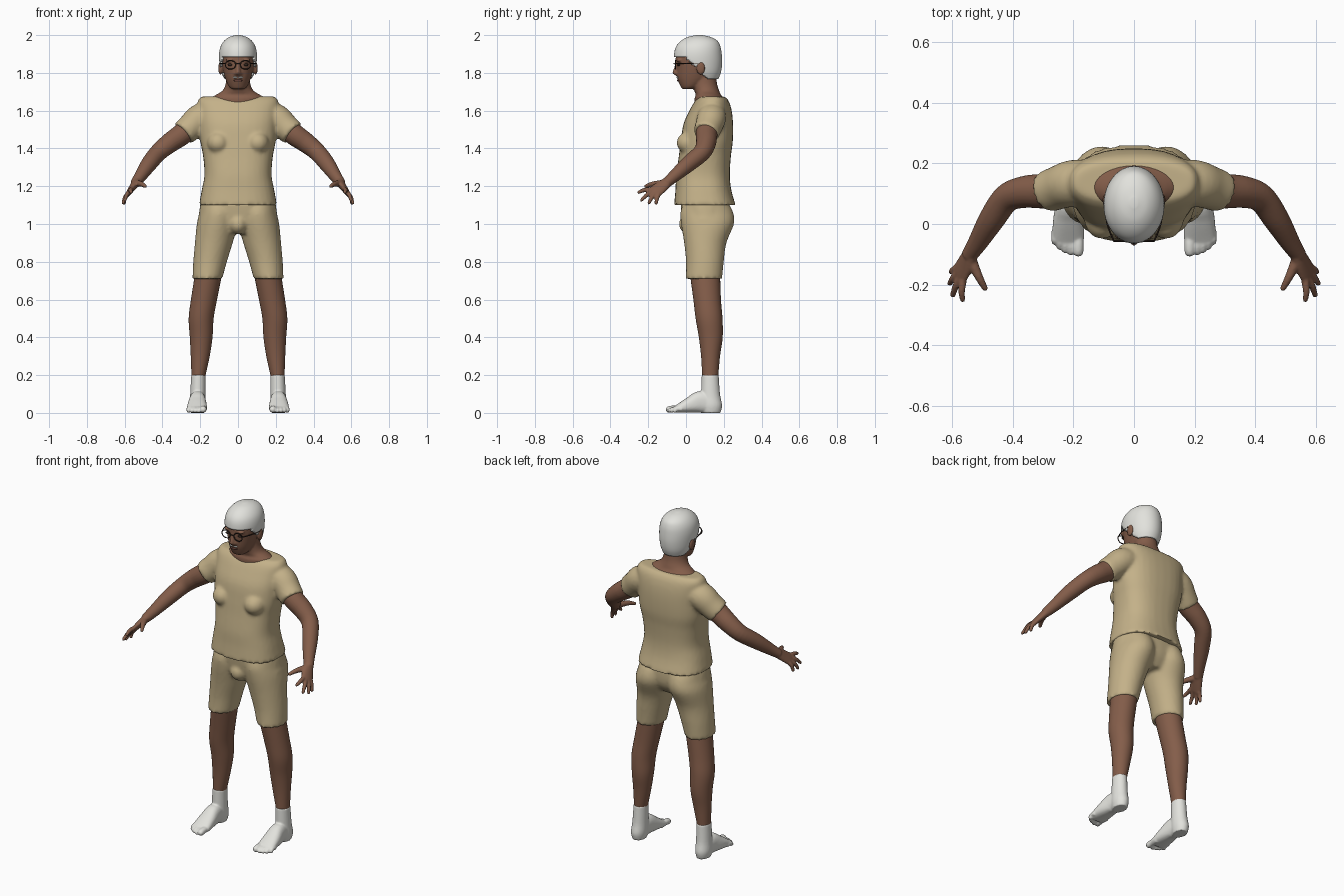
import bpy, bmesh, math
from mathutils import Vector, Matrix

cube = bpy.data.objects.get("Cube")
if cube:
    bpy.data.objects.remove(cube, do_unlink=True)


def material(name, red, green, blue):
    mat = bpy.data.materials.new(name)
    mat.use_nodes = True
    mat.diffuse_color = (red, green, blue, 1)
    mat.node_tree.nodes["Principled BSDF"].inputs["Base Color"].default_value = (red, green, blue, 1)
    return mat


skin = material("brown skin", .23, .11, .068)
cloth = material("tan cloth", .55, .44, .25)
white = material("off white", .76, .76, .72)
dark = material("dark brown", .03, .018, .013)
lip = material("lip brown", .15, .06, .045)


def interpolate(rings, steps):
    """Pass a smooth curve through the rings."""
    vecs = [Vector(r) for r in rings]
    out = []
    for i in range(len(vecs) - 1):
        p, q = vecs[i], vecs[i + 1]
        before = vecs[i - 1] if i else p
        after = vecs[i + 2] if i + 2 < len(vecs) else q
        m, n = (q - before) / 2, (after - p) / 2
        for k in range(steps):
            t = k / steps
            out.append(p + m * t + (3 * (q - p) - 2 * m - n) * t * t
                       + (2 * (p - q) + m + n) * t ** 3)
    return out + [vecs[-1]]


def loft(bm, rings, across=None, power=2, steps=5, sides=32, dome=False):
    """Skin rings (x, y, z, half width, half depth); level unless across is given."""
    rings = interpolate(rings, steps)
    centres = [Vector(r[:3]) for r in rings]
    loops = []

    def add_loop(centre, u, v, a, b):
        loop = []
        for k in range(sides):
            angle = math.tau * k / sides
            c, s = math.cos(angle), math.sin(angle)
            c = math.copysign(abs(c) ** (2 / power), c)
            s = math.copysign(abs(s) ** (2 / power), s)
            loop.append(bm.verts.new(centre + u * c * a + v * s * b))
        loops.append(loop)

    for i, ring in enumerate(rings):
        u, v = Vector((1, 0, 0)), Vector((0, 1, 0))
        if across:
            t = (centres[min(i + 1, len(rings) - 1)] - centres[max(i - 1, 0)]).normalized()
            u = Vector(across)
            u = (u - t * u.dot(t)).normalized()
            v = t.cross(u)
        add_loop(centres[i], u, v, ring[3], ring[4])
    if dome:
        a, b = rings[-1][3:]
        for angle in (.5, 1, 1.4):
            add_loop(centres[-1] + t * b * math.sin(angle), u, v,
                     a * math.cos(angle), b * math.cos(angle))
    for low, high in zip(loops, loops[1:]):
        for k in range(sides):
            j = (k + 1) % sides
            bm.faces.new((low[k], low[j], high[j], high[k]))
    bm.faces.new(loops[0][::-1])
    bm.faces.new(loops[-1])


def tube(bm, path, across=(0, 1, 0), dome=False, sides=24):
    """Round tube along points (x, y, z, radius)."""
    loft(bm, [(*p, p[3]) for p in path], across, dome=dome, sides=sides)


def column(bm, rows, **options):
    """Upright loft on the centre line from rows (z, y, half width, half depth)."""
    loft(bm, [(0, y, z, a, b) for z, y, a, b in rows], **options)


def ball(bm, centre, size):
    bmesh.ops.create_uvsphere(bm, u_segments=24, v_segments=16, radius=1,
                              matrix=Matrix.Translation(centre) @ Matrix.Diagonal((*size, 1)))


def mirror(bm):
    """Copy everything made so far to the other side."""
    copy = bmesh.ops.duplicate(bm, geom=bm.verts[:] + bm.edges[:] + bm.faces[:])["geom"]
    verts = [g for g in copy if isinstance(g, bmesh.types.BMVert)]
    bmesh.ops.scale(bm, vec=(-1, 1, 1), verts=verts)


def finish(bm, name, mat, voxel=0, smoothing=4):
    """Make the object; a voxel size melts its overlapping shapes together."""
    bmesh.ops.recalc_face_normals(bm, faces=bm.faces[:])
    mesh = bpy.data.meshes.new(name)
    bm.to_mesh(mesh)
    bm.free()
    mesh.materials.append(mat)
    obj = bpy.data.objects.new(name, mesh)
    bpy.context.collection.objects.link(obj)
    bpy.ops.object.select_all(action='DESELECT')
    obj.select_set(True)
    bpy.context.view_layer.objects.active = obj
    bpy.ops.object.shade_smooth_by_angle(angle=math.radians(50))
    if voxel:
        remesh = obj.modifiers.new("Blend", 'REMESH')
        remesh.mode = 'VOXEL'
        remesh.voxel_size = voxel
        remesh.use_smooth_shade = True
        smooth = obj.modifiers.new("Soften", 'SMOOTH')
        smooth.factor = .5
        smooth.iterations = smoothing
    return obj


# Shirt: sleeves and chest on both sides, then the trunk
bm = bmesh.new()
tube(bm, [(.13, .14, 1.58, .07), (.2, .135, 1.56, .077), (.25, .12, 1.515, .072), (.29, .105, 1.48, .069)])
ball(bm, (.105, .02, 1.43), (.06, .07, .06))
mirror(bm)
column(bm, [(1.1, .1, .207, .163), (1.18, .092, .192, .148), (1.26, .09, .178, .142),
            (1.36, .1, .185, .138), (1.44, .11, .2, .138), (1.53, .118, .205, .131),
            (1.6, .13, .21, .112), (1.65, .137, .213, .09), (1.675, .14, .195, .066)], power=2.5)
finish(bm, "shirt", cloth, .01, 5)

# Shorts: two legs melted into the hips
bm = bmesh.new()
loft(bm, [(.162, .095, .71, .079, .096), (.148, .1, .8, .089, .1), (.128, .102, .9, .1, .112),
          (.11, .114, 1, .108, .14), (.102, .11, 1.06, .1, .14), (.1, .105, 1.11, .095, .12)])
mirror(bm)
column(bm, [(.95, .1, .13, .09), (1, .105, .21, .118), (1.05, .105, .208, .128), (1.12, .1, .197, .13)], power=2.3)
ball(bm, (0, .022, 1), (.05, .06, .055))
finish(bm, "shorts", cloth, .01, 4)

# Bare legs
bm = bmesh.new()
loft(bm, [(.155, .1, .74, .072, .08), (.18, .112, .6, .069, .073), (.195, .122, .5, .066, .071),
          (.195, .131, .4, .06, .063), (.2, .13, .3, .05, .05), (.21, .128, .19, .036, .042)])
mirror(bm)
finish(bm, "legs", skin)

# White feet with five toes
bm = bmesh.new()
loft(bm, [(.21, .128, .2, .038, .045), (.212, .13, .1, .041, .05), (.214, .135, .04, .043, .056),
          (.214, .135, 0, .036, .048)])
loft(bm, [(.214, .15, .045, .036, .045), (.214, .08, .058, .042, .058), (.216, .02, .042, .05, .042),
          (.217, -.04, .023, .053, .023), (.217, -.06, .018, .048, .016)], across=(1, 0, 0), power=2.4)
for x, tip, radius in ((.184, -.09, .018), (.208, -.092, .012), (.227, -.085, .012),
                       (.245, -.074, .012), (.261, -.058, .012)):
    tube(bm, [(x, -.02, .02, radius), (x, tip / 2 - .02, .022, radius), (x, tip, radius, radius)],
         across=(1, 0, 0), dome=True, sides=12)
mirror(bm)
finish(bm, "feet", white, .005, 3)

# Arms with palms, fingers and thumbs
bm = bmesh.new()
tube(bm, [(.2, .13, 1.56, .06), (.29, .11, 1.48, .058), (.36, .106, 1.43, .053), (.42, .085, 1.38, .047),
          (.47, .015, 1.32, .043), (.515, -.06, 1.255, .033), (.545, -.105, 1.215, .026)])
span = Vector((-.37, -.8, .47))
knuckles = Vector((.575, -.165, 1.17))
loft(bm, [(.535, -.09, 1.228, .026, .024), (.555, -.13, 1.198, .036, .019), (*knuckles, .039, .014),
          (.579, -.174, 1.163, .034, .01)], across=span)
for offset, tip in ((.028, (.566, -.25, 1.168)), (.01, (.598, -.235, 1.127)),
                    (-.008, (.608, -.196, 1.112)), (-.026, (.603, -.158, 1.11))):
    base = knuckles + span * offset
    middle = base.lerp(Vector(tip), .5) + Vector((.004, -.002, .004))
    tube(bm, [(*base, .013), (*middle, .0115), (*tip, .009)], across=span, dome=True, sides=12)
tube(bm, [(.54, -.115, 1.215, .02), (.512, -.175, 1.212, .014), (.492, -.212, 1.2, .01)],
     across=(0, 0, 1), dome=True, sides=12)
mirror(bm)
finish(bm, "arms", skin, .005, 3)

# Head, neck, ears and nose
bm = bmesh.new()
ball(bm, (.093, .078, 1.825), (.011, .024, .036))
ball(bm, (.014, -.045, 1.796), (.01, .013, .009))
ball(bm, (.04, -.036, 1.867), (.026, .016, .009))
mirror(bm)
column(bm, [(1.715, .012, .034, .033), (1.73, .025, .05, .055), (1.77, .043, .067, .089),
            (1.82, .055, .08, .106), (1.87, .06, .087, .115), (1.92, .062, .086, .111),
            (1.96, .065, .068, .088), (1.98, .065, .04, .05)])
column(bm, [(1.63, .125, .11, .08), (1.665, .122, .138, .077), (1.685, .118, .115, .066),
            (1.705, .11, .083, .066), (1.74, .1, .066, .065), (1.8, .095, .06, .062)])
column(bm, [(1.787, -.045, .012, .012), (1.8, -.052, .015, .02), (1.83, -.047, .01, .016),
            (1.865, -.042, .008, .01)])
finish(bm, "head", skin, .006, 3)

# Hair cap, cut along a slanting hairline
bm = bmesh.new()
column(bm, [(1.755, .095, .066, .07), (1.8, .075, .088, .109), (1.85, .065, .098, .126),
            (1.9, .063, .1, .126), (1.94, .065, .092, .117), (1.97, .07, .073, .096),
            (1.99, .07, .046, .06), (2, .07, .012, .016)], steps=6, sides=64)
low_faces = [f for f in bm.faces
             if f.calc_center_median().z < 1.88 - max(0, min(f.calc_center_median().y, .115))]
bmesh.ops.delete(bm, geom=low_faces, context='FACES')
hair = finish(bm, "hair", white)
shell = hair.modifiers.new("Thickness", 'SOLIDIFY')
shell.thickness = .014

# Eyes
bm = bmesh.new()
ball(bm, (.04, -.038, 1.843), (.015, .009, .007))
mirror(bm)
finish(bm, "eyes", dark)

# Glasses: rims, side arms and bridge
bm = bmesh.new()
rim = [(.04 + .027 * math.cos(a), -.056, 1.843 + .023 * math.sin(a), .0028)
       for a in (math.tau * k / 16 for k in range(17))]
tube(bm, rim, sides=8)
tube(bm, [(.067, -.055, 1.85, .0028), (.088, 0, 1.85, .0028), (.098, .075, 1.848, .0028)],
     across=(0, 0, 1), sides=8)
mirror(bm)
tube(bm, [(-.013, -.057, 1.847, .0028), (0, -.064, 1.85, .0028), (.013, -.057, 1.847, .0028)], sides=8)
finish(bm, "glasses", dark)

# Moustache and lips
bm = bmesh.new()
ball(bm, (.014, -.044, 1.776), (.014, .006, .005))
mirror(bm)
finish(bm, "moustache", white)
bm = bmesh.new()
ball(bm, (0, -.038, 1.76), (.024, .009, .007))
finish(bm, "lips", lip)
